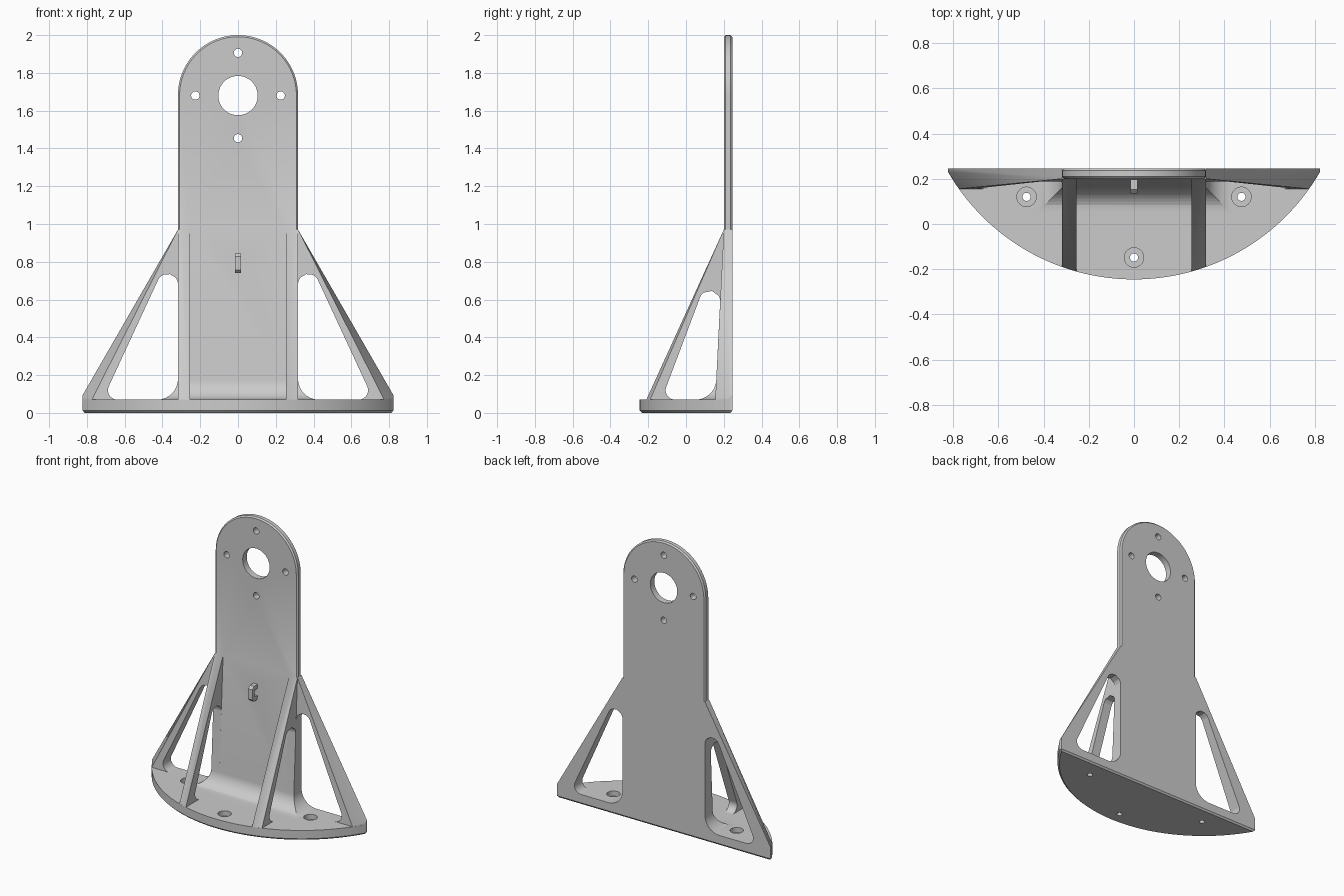
import bpy, bmesh
from math import sin, cos, pi, radians
from mathutils import Vector

if "Cube" in bpy.data.objects:
    bpy.data.objects.remove(bpy.data.objects["Cube"])

BACK = 0.245            # rear plane of the whole bracket
BASE_Z = 0.07           # top of the base
ARC_R, ARC_Y = 0.949, 0.704


def make(name, bm):
    bmesh.ops.recalc_face_normals(bm, faces=bm.faces)
    me = bpy.data.meshes.new(name)
    bm.to_mesh(me)
    bm.free()
    ob = bpy.data.objects.new(name, me)
    bpy.context.collection.objects.link(ob)
    return ob


def hull(name, pts):
    bm = bmesh.new()
    for p in pts:
        bm.verts.new(p)
    bmesh.ops.convex_hull(bm, input=bm.verts)
    bmesh.ops.delete(bm, geom=[v for v in bm.verts if not v.link_faces], context='VERTS')
    bmesh.ops.dissolve_limit(bm, angle_limit=radians(0.3), verts=bm.verts, edges=bm.edges)
    return make(name, bm)


def prism(name, pts, axis, a, b):
    """Extrude a 2D outline along an axis from a to b."""
    place = {'x': lambda u, v, t: (t, u, v),
             'y': lambda u, v, t: (u, t, v),
             'z': lambda u, v, t: (u, v, t)}[axis]
    bm = bmesh.new()
    lo = [bm.verts.new(place(u, v, a)) for u, v in pts]
    hi = [bm.verts.new(place(u, v, b)) for u, v in pts]
    bm.faces.new(lo)
    bm.faces.new(hi)
    n = len(pts)
    for i in range(n):
        j = (i + 1) % n
        bm.faces.new((lo[i], lo[j], hi[j], hi[i]))
    return make(name, bm)


def circle(cx, cy, r, n=48):
    return [(cx + r * cos(2 * pi * i / n), cy + r * sin(2 * pi * i / n)) for i in range(n)]


def rounded(corners, n=12):
    """Outline from (u, v, radius) corners, each filleted by its radius."""
    out = []
    for i, (u, v, r) in enumerate(corners):
        p = Vector((u, v))
        if r == 0:
            out.append((u, v))
            continue
        d0 = (Vector(corners[i - 1][:2]) - p).normalized()
        d1 = (Vector(corners[(i + 1) % len(corners)][:2]) - p).normalized()
        half = d0.angle(d1) / 2
        c = p + (d0 + d1).normalized() * (r / sin(half))
        t = r * cos(half) / sin(half)
        s, e = p + d0 * t - c, p + d1 * t - c
        for k in range(n + 1):
            q = c + s.lerp(e, k / n).normalized() * r
            out.append((q.x, q.y))
    return out


def boolean(ob, tool, op):
    m = ob.modifiers.new(op.lower(), 'BOOLEAN')
    m.operation, m.solver, m.object = op, 'EXACT', tool
    bpy.context.view_layer.objects.active = ob
    bpy.ops.object.modifier_apply(modifier=m.name)
    bpy.data.objects.remove(tool)


# base: circular segment with chamfered underside
def base_outline(inset, z):
    r = ARC_R - inset
    angs = [radians(-60 + 120 * i / 56) for i in range(57)]
    pts = [(r * sin(a), ARC_Y - r * cos(a), z) for a in angs]
    x = 0.822 - inset
    return pts + [(x, BACK - inset, z), (-x, BACK - inset, z)]


bracket = hull('mounting_bracket',
               base_outline(0.012, 0) + base_outline(0, 0.012) + base_outline(0, BASE_Z))

# lower panel: tilted front face and flared foot, filleted into the base
core = prism('lower_panel', rounded([
    (BACK, 0.03, 0), (BACK, 0.97, 0), (0.2, 0.97, 0),
    (0.155, BASE_Z, 0.11), (0, BASE_Z, 0), (0, 0.03, 0)]), 'x', -0.48, 0.48)
front = rounded([
    (-0.5, 0.02, 0), (0.5, 0.02, 0), (0.5, BASE_Z, 0), (0.318, BASE_Z, 0.11), (0.318, 1.1, 0),
    (-0.318, 1.1, 0), (-0.318, BASE_Z, 0.11), (-0.5, BASE_Z, 0)])
boolean(core, prism('panel_trim', front, 'y', -0.1, 0.4), 'INTERSECT')
boolean(bracket, core, 'UNION')

# upper plate: round top with chamfered edges
def plate_outline(inset, y):
    r = 0.318 - inset
    arc = [(r * cos(pi * i / 48), y, 1.682 + r * sin(pi * i / 48)) for i in range(49)]
    return arc + [(-r, y, 0.95), (r, y, 0.95)]


plate = hull('upper_plate', plate_outline(0.009, 0.2) + plate_outline(0, 0.209)
             + plate_outline(0, 0.236) + plate_outline(0.009, BACK))
boolean(bracket, plate, 'UNION')

for s in (-1, 1):
    # rear wing with triangular window
    wing = hull('wing', [(s * x, y, z) for x, y, z in [
        (0.3, BACK, 0.05), (0.822, BACK, 0.05), (0.822, BACK, 0.095),
        (0.822, 0.23, 0.05), (0.822, 0.23, 0.085),
        (0.774, 0.155, 0.05), (0.774, 0.155, BASE_Z), (0.3, 0.155, 0.05),
        (0.3, BACK, 0.97), (0.318, BACK, 0.97), (0.318, 0.2, 0.97), (0.3, 0.2, 0.97)]])
    win = rounded([(0.318, BASE_Z, 0), (0.717, BASE_Z, 0.05), (0.318, 0.93, 0.055)])
    boolean(wing, prism('wing_window', [(s * u, v) for u, v in win], 'y', 0, 0.4), 'DIFFERENCE')
    boolean(bracket, wing, 'UNION')

    # forward rib with triangular window
    rib = hull('rib', [(s * x, y, z) for x, yf in ((0.255, -0.21), (0.318, -0.19))
                       for y, z in ((yf, 0.05), (yf, BASE_Z), (0.2, 0.97),
                                    (0.215, 0.97), (0.215, 0.05))])
    win = rounded([(-0.13, BASE_Z, 0.05), (0.155, BASE_Z, 0), (0.198, 0.939, 0.055)])
    boolean(rib, prism('rib_window', win, 'x', s * 0.2, s * 0.4), 'DIFFERENCE')
    boolean(bracket, rib, 'UNION')

# large bore and four bolt holes in the plate
for x, z, r in [(0, 1.68, 0.104), (0.226, 1.68, 0.022), (-0.226, 1.68, 0.022),
                (0, 1.906, 0.022), (0, 1.454, 0.022)]:
    boolean(bracket, prism('bore', circle(x, z, r), 'y', 0.1, 0.3), 'DIFFERENCE')

# counterbored screw holes in the base
for x, y in [(-0.475, 0.12), (0.475, 0.12), (0, -0.148)]:
    boolean(bracket, prism('screw_head', circle(x, y, 0.043), 'z', 0.035, 0.071), 'DIFFERENCE')
    boolean(bracket, prism('screw_hole', circle(x, y, 0.018, 24), 'z', -0.1, 0.2), 'DIFFERENCE')

# cable loop on the panel front
loop = prism('cable_loop', [
    (0.205, 0.74), (0.152, 0.74), (0.135, 0.757), (0.135, 0.828), (0.152, 0.845), (0.205, 0.845),
    (0.205, 0.82), (0.165, 0.815), (0.16, 0.81), (0.16, 0.775), (0.165, 0.77), (0.205, 0.765)],
    'x', -0.016, 0.016)
boolean(bracket, loop, 'UNION')

bpy.ops.object.select_all(action='DESELECT')
bracket.select_set(True)
bpy.context.view_layer.objects.active = bracket
bpy.ops.object.shade_smooth_by_angle(angle=radians(25))
